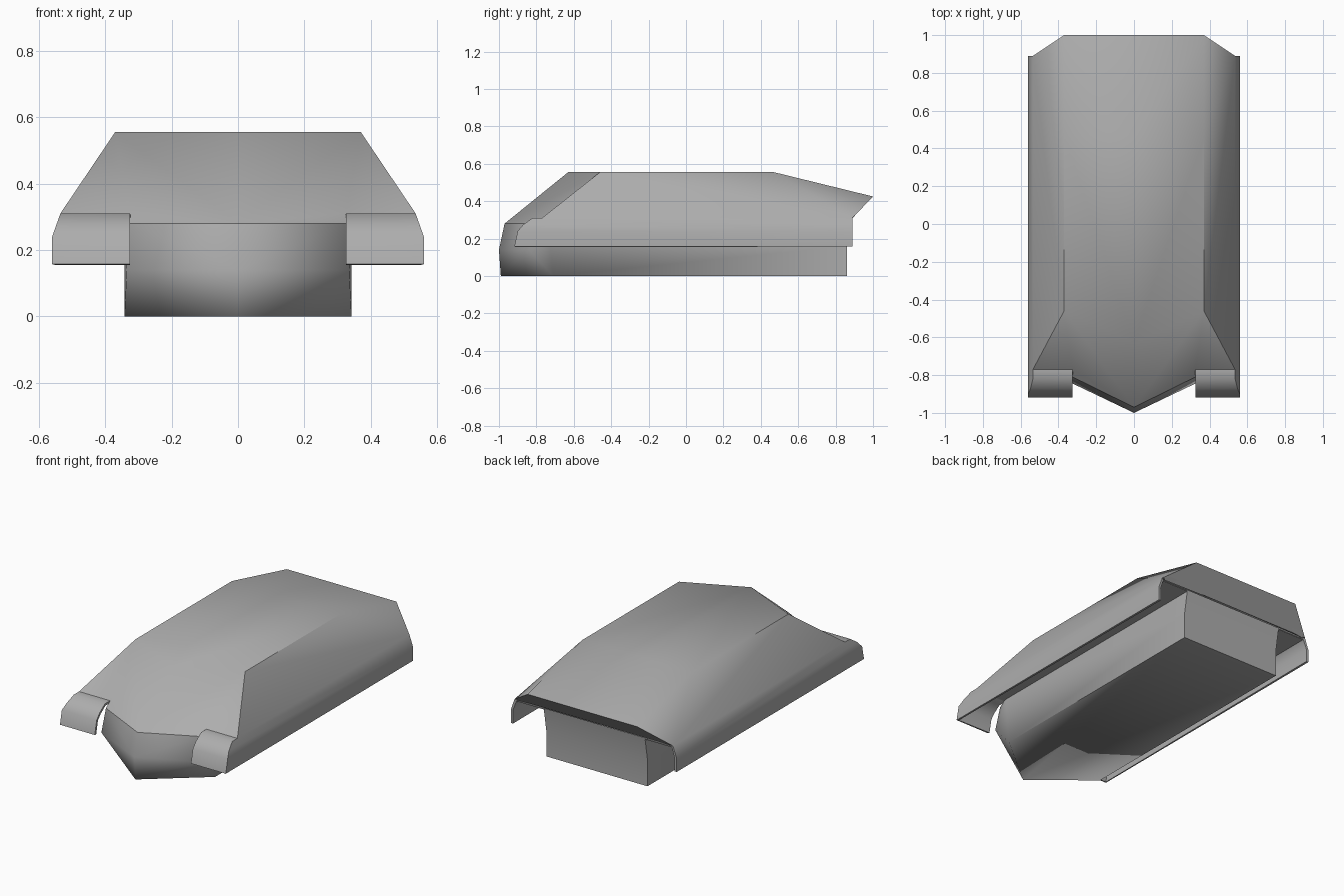
import bpy
import bmesh
import math

if "Cube" in bpy.data.objects:
    bpy.data.objects.remove(bpy.data.objects["Cube"], do_unlink=True)

grey = bpy.data.materials.new("hull_grey")
grey.use_nodes = True
colour = (0.42, 0.42, 0.42, 1)
grey.diffuse_color = colour
bsdf = next(n for n in grey.node_tree.nodes if n.type == 'BSDF_PRINCIPLED')
bsdf.inputs["Base Color"].default_value = colour


def half_part(name, points, faces, up, angle, thickness=0, sharp=None):
    """Build the left half from named points, then mirror it across x = 0.
    up is the sign of the first face's normal along z."""
    bm = bmesh.new()
    v = {key: bm.verts.new(p) for key, p in points.items()}
    made = [bm.faces.new([v[k] for k in f.split()]) for f in faces]
    bmesh.ops.recalc_face_normals(bm, faces=bm.faces)
    bm.normal_update()
    if made[0].normal.z * up < 0:
        bmesh.ops.reverse_faces(bm, faces=bm.faces)
    mesh = bpy.data.meshes.new(name)
    bm.to_mesh(mesh)
    bm.free()
    mesh.materials.append(grey)
    obj = bpy.data.objects.new(name, mesh)
    bpy.context.collection.objects.link(obj)
    mirror = obj.modifiers.new("mirror", 'MIRROR')
    mirror.use_clip = True
    if thickness:
        solid = obj.modifiers.new("plate", 'SOLIDIFY')
        solid.thickness = thickness
        solid.offset = -1
    bpy.ops.object.select_all(action='DESELECT')
    obj.select_set(True)
    bpy.context.view_layer.objects.active = obj
    for mod in list(obj.modifiers):
        bpy.ops.object.modifier_apply(modifier=mod.name)
    bpy.ops.object.shade_smooth_by_angle(angle=math.radians(angle))
    if sharp:
        for e in obj.data.edges:
            if all(sharp(obj.data.vertices[i].co) for i in e.vertices):
                e.use_edge_sharp = True
    return obj


# Upper shell: roof, sloped front, sides, rear overhang
shell = {
    "roof_front_mid": (0, -0.63, 0.555), "roof_front": (0.37, -0.46, 0.555),
    "roof_bend_mid": (0, 0.47, 0.555), "roof_bend": (0.37, 0.47, 0.555),
    "tail_mid": (0, 1.0, 0.425), "tail": (0.37, 1.0, 0.425),
    "rear_mid": (0, 0.89, 0.31), "rear": (0.535, 0.89, 0.31),
    "nose_mid": (0, -0.97, 0.28), "nose": (0.325, -0.81, 0.28),
    "skirt_rear": (0.56, 0.89, 0.24), "skirt_rear_low": (0.56, 0.89, 0.157),
}
shell_faces = [
    "roof_front_mid roof_front roof_bend roof_bend_mid",
    "roof_bend_mid roof_bend tail tail_mid",
    "tail_mid tail rear rear_mid",
    "roof_front_mid nose_mid nose in0 roof_front",
    "roof_front in0 out0",
    "roof_front out0 rear roof_bend",
    "roof_bend rear tail",
    "out0 out1 out2 out3 skirt_rear rear",
    "out3 out4 skirt_rear_low skirt_rear",
]
# Curved fender at the front of each skirt
fender = [(-0.77, 0.31), (-0.82, 0.31), (-0.87, 0.275), (-0.90, 0.24), (-0.918, 0.157)]
for i, (y, z) in enumerate(fender):
    x = 0.56 - 0.025 * max(0, z - 0.24) / 0.07
    shell["in%d" % i] = (0.325, y, z)
    shell["out%d" % i] = (x, y, z)
    if i:
        shell_faces.append("in%d out%d out%d in%d" % (i - 1, i - 1, i, i))
half_part("upper_shell", shell, shell_faces, 1, 50, 0.014,
          lambda p: abs(p.y + 0.77) < 0.002 and abs(p.z - 0.31) < 0.002)

# Lower hull with pointed nose
hull = {
    "keel_mid": (0, -0.99, 0), "keel": (0.342, -0.71, 0),
    "chin_mid": (0, -1.0, 0.14), "chin": (0.335, -0.84, 0.14),
    "brow_mid": (0, -0.97, 0.28), "brow": (0.325, -0.81, 0.28),
    "side_top": (0.342, -0.74, 0.30),
    "back_top": (0.342, 0.885, 0.305), "back_top_mid": (0, 0.885, 0.305),
    "back": (0.342, 0.86, 0.16), "back_mid": (0, 0.86, 0.16),
    "back_low": (0.342, 0.86, 0), "back_low_mid": (0, 0.86, 0),
}
hull_faces = [
    "keel_mid keel back_low back_low_mid",
    "keel_mid chin_mid chin",
    "keel_mid chin keel",
    "chin_mid brow_mid brow chin",
    "brow side_top chin",
    "chin side_top back_top back back_low keel",
    "back_mid back back_low back_low_mid",
    "back_top_mid back_top back back_mid",
]
half_part("lower_hull", hull, hull_faces, -1, 60)

# Floors closing the space above each track recess
floor = {"a": (0.335, -0.76, 0.296), "b": (0.53, -0.76, 0.296),
         "c": (0.53, 0.885, 0.296), "d": (0.335, 0.885, 0.296)}
half_part("recess_ceiling", floor, ["a b c d"], -1, 30, 0.006)
